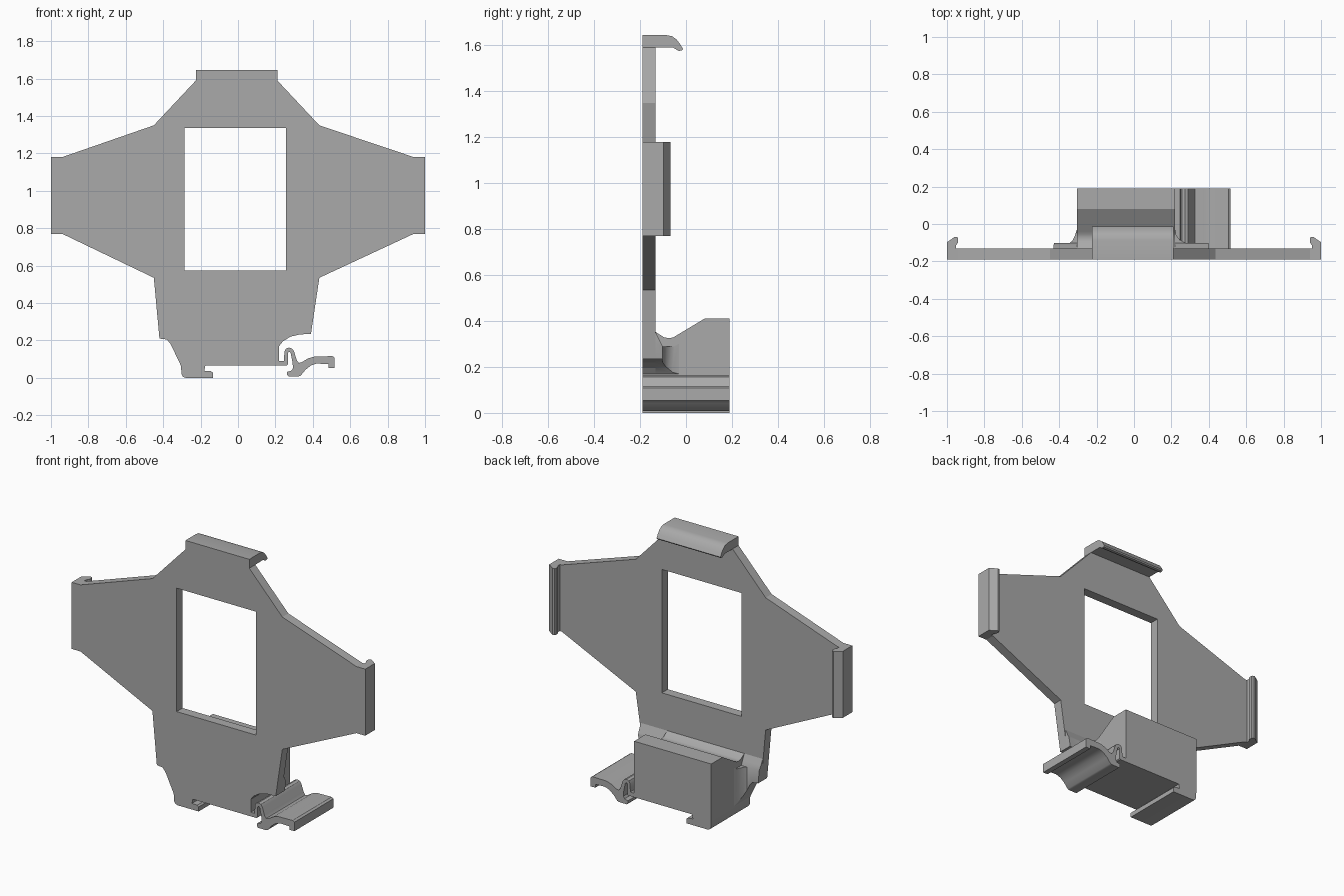
import bpy
import bmesh
import math

default_cube = bpy.data.objects.get("Cube")
if default_cube:
    bpy.data.objects.remove(default_cube, do_unlink=True)

# One plain grey for the whole moulding
grey = bpy.data.materials.new("plain_grey")
grey.use_nodes = True
grey.diffuse_color = (0.4, 0.4, 0.4, 1)
grey.node_tree.nodes["Principled BSDF"].inputs["Base Color"].default_value = grey.diffuse_color

# How a flat profile (u, v) and a depth d map to space for each extrusion axis
PLACE = {
    "x": lambda u, v, d: (d, u, v),
    "y": lambda u, v, d: (u, d, v),
    "z": lambda u, v, d: (u, v, d),
}


def prism(name, profile, axis, start, end):
    """Extrude a closed profile along one axis."""
    place = PLACE[axis]
    bm = bmesh.new()
    base = bm.faces.new([bm.verts.new(place(u, v, start)) for u, v in profile])
    extruded = bmesh.ops.extrude_face_region(bm, geom=[base], use_keep_orig=True)
    for element in extruded["geom"]:
        if isinstance(element, bmesh.types.BMVert):
            element.co["xyz".index(axis)] = end
    bmesh.ops.recalc_face_normals(bm, faces=bm.faces)
    mesh = bpy.data.meshes.new(name)
    bm.to_mesh(mesh)
    bm.free()
    mesh.materials.append(grey)
    part = bpy.data.objects.new(name, mesh)
    bpy.context.collection.objects.link(part)
    return part


def select_only(part):
    bpy.ops.object.select_all(action="DESELECT")
    part.select_set(True)
    bpy.context.view_layer.objects.active = part


def combine(part, cutter, operation):
    """Apply a boolean and discard the cutter."""
    cutter.hide_render = True
    modifier = part.modifiers.new("cut", "BOOLEAN")
    modifier.operation = operation
    modifier.solver = "EXACT"
    modifier.object = cutter
    select_only(part)
    bpy.ops.object.modifier_apply(modifier=modifier.name)
    bpy.data.objects.remove(cutter, do_unlink=True)


def smooth(part):
    select_only(part)
    bpy.ops.object.shade_smooth_by_angle(angle=math.radians(30))


FRONT, PLATE_BACK, REAR = -0.19, -0.132, 0.19
BLOCK_LEFT, BLOCK_RIGHT, FLOOR = -0.305, 0.22, 0.065

# Cross-shaped back plate with a rectangular window
plate_outline = [
    (-.225, 1.59), (-.45, 1.35), (-.94, 1.18), (-1, 1.18), (-1, .77), (-.94, .77),
    (-.45, .535), (-.42, .21), (-.38, .205), (-.36, .18), (-.31, .075),
    (BLOCK_LEFT, FLOOR), (BLOCK_RIGHT, FLOOR),
    (BLOCK_RIGHT, .17), (.24, .195), (.28, .22), (.33, .232), (.39, .235),
    (.435, .535), (.94, .77), (1, .77), (1, 1.18), (.94, 1.18), (.435, 1.35), (.21, 1.59),
]
plate = prism("back_plate", plate_outline, "y", FRONT, PLATE_BACK)
window = [(-.285, .575), (.257, .575), (.257, 1.335), (-.285, 1.335)]
combine(plate, prism("window_cutter", window, "y", -1, 1), "DIFFERENCE")

# Curled lip over the top edge
top_lip = [
    (FRONT, 1.59), (FRONT, 1.645), (-.085, 1.645), (-.06, 1.64), (-.04, 1.625),
    (-.025, 1.605), (-.013, 1.585), (-.018, 1.578), (-.032, 1.576), (-.055, 1.59),
]
smooth(prism("top_lip", top_lip, "x", -.225, .21))

# Mirrored side lips with a chamfered, undercut bead
side_lip = [
    (1, PLATE_BACK), (1, -.097), (.957, -.068), (.945, -.07), (.94, -.078),
    (.942, -.1), (.952, -.115), (.952, PLATE_BACK),
]
for side, name in ((1, "left_side_lip"), (-1, "right_side_lip")):
    prism(name, [(side * u, v) for u, v in side_lip], "z", .77, 1.18)

# Mounting block with a valley between its top and the plate
block_side = [
    (PLATE_BACK, FLOOR), (REAR, FLOOR), (REAR, .41), (.08, .41), (-.04, .338),
    (-.055, .329), (-.075, .325), (-.095, .329), (PLATE_BACK, .352),
]
smooth(prism("mounting_block", block_side, "x", BLOCK_LEFT, BLOCK_RIGHT))

# Flared root joining the block to the plate, trimmed to the plate outline
root_plan = [
    (-.43, PLATE_BACK), (-.43, -.102), (-.345, -.102), (-.33, -.09), (-.315, -.06),
    (BLOCK_LEFT, -.03), (BLOCK_RIGHT, -.03), (.226, -.06), (.245, -.085),
    (.28, -.102), (.4, -.102), (.4, PLATE_BACK),
]
root = prism("flared_root", root_plan, "z", FLOOR, .5)
combine(root, prism("outline_cutter", plate_outline, "y", -1, 1), "INTERSECT")
root_slope = [(-1, 0), (-1, .352), (PLATE_BACK, .352), (-.102, .29), (-.05, .29), (0, .32), (0, 0)]
combine(root, prism("slope_cutter", root_slope, "x", -1, 1), "INTERSECT")
smooth(root)

# Fixed hook under the block
hook = [
    (BLOCK_LEFT, FLOOR), (-.302, .02), (-.295, .006), (-.28, 0), (-.135, 0),
    (-.135, .028), (-.145, .036), (-.18, .038), (-.175, FLOOR),
]
smooth(prism("fixed_hook", hook, "y", FRONT, REAR))

# Springy release clip: folded loop, catch and curved finger tab
clip = [
    (BLOCK_RIGHT, FLOOR), (BLOCK_RIGHT, .09), (.246, .09), (.248, .14), (.256, .156),
    (.272, .162), (.288, .157), (.299, .143), (.314, .095), (.325, .08), (.342, .084),
    (.375, .104), (.41, .114), (.505, .116), (.517, .108), (.517, .053), (.485, .053),
    (.485, .074), (.42, .076), (.39, .066), (.36, .042), (.335, .012), (.325, .008),
    (.27, .008), (.262, .016), (.262, .032), (.285, .038), (.294, .052), (.292, .08),
    (.281, .134), (.273, .14), (.266, .134), (.266, .07), (.26, FLOOR),
]
smooth(prism("release_clip", clip, "y", FRONT, REAR))
